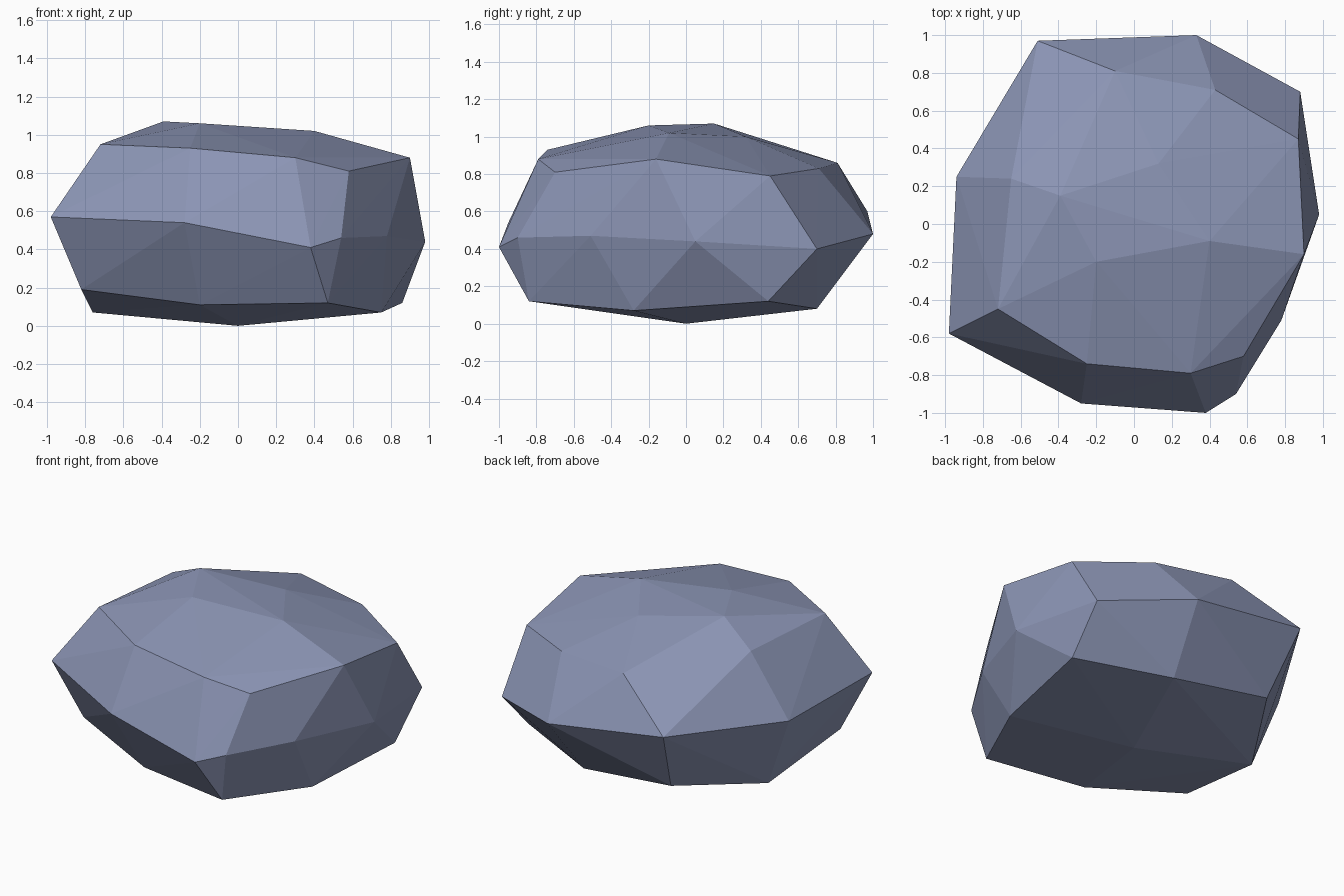
import bpy
import bmesh

# Remove the default object if the scene has it
default_object = bpy.data.objects.get("Cube")
if default_object:
    bpy.data.objects.remove(default_object, do_unlink=True)


def flat_material(name, colour):
    """Create a plain matte material of a single colour."""
    material = bpy.data.materials.new(name)
    material.use_nodes = True
    material.diffuse_color = colour
    shader = material.node_tree.nodes["Principled BSDF"]
    shader.inputs["Base Color"].default_value = colour
    shader.inputs["Roughness"].default_value = 1
    return material


def faceted_stone(name, corners, material):
    """Wrap a faceted skin around the chiselled corners of a stone."""
    shape = bmesh.new()
    for corner in corners:
        shape.verts.new(corner)
    hull = bmesh.ops.convex_hull(shape, input=shape.verts)
    leftovers = set(hull["geom_interior"]) | set(hull["geom_unused"])
    loose = [item for item in leftovers if isinstance(item, bmesh.types.BMVert)]
    bmesh.ops.delete(shape, geom=loose, context="VERTS")
    bmesh.ops.recalc_face_normals(shape, faces=shape.faces)
    for face in shape.faces:
        face.smooth = False
    mesh = bpy.data.meshes.new(name)
    shape.to_mesh(mesh)
    shape.free()
    mesh.materials.append(material)
    stone = bpy.data.objects.new(name, mesh)
    bpy.context.scene.collection.objects.link(stone)
    return stone


# Underside: a shallow ring around the single resting point
resting_point = [(0, 0, 0)]
underside = [
    (.47, -.84, .12), (.75, -.28, .07), (.86, .44, .12), (.27, .7, .08),
    (-.42, .76, .17), (-.76, .21, .07), (-.82, -.47, .19), (-.2, -.71, .11),
]

# Waist: the widest ring of corners
waist = [
    (-.98, -.58, .57), (-.28, -.95, .54), (.38, -1, .41), (.54, -.9, .46),
    (.78, -.51, .47), (.98, .05, .44), (.88, .7, .4), (.33, 1, .48),
    (-.51, .97, .6), (-.94, .25, .55),
]

# Shoulder: the ring where the sides turn over to the top
shoulder = [
    (-.72, -.45, .95), (-.25, -.74, .93), (.3, -.79, .88), (.58, -.7, .81),
    (.9, -.16, .88), (.87, .45, .79), (.43, .71, .83), (-.1, .81, .86),
    (-.65, .24, .94),
]

# Crown: the gently sloping top
crown = [(-.2, -.2, 1.06), (.4, -.09, 1.02), (-.39, .15, 1.07), (.13, .32, 1)]

blue_grey = flat_material("blue grey stone", (.26, .3, .46, 1))
faceted_stone("rock", resting_point + underside + waist + shoulder + crown, blue_grey)
